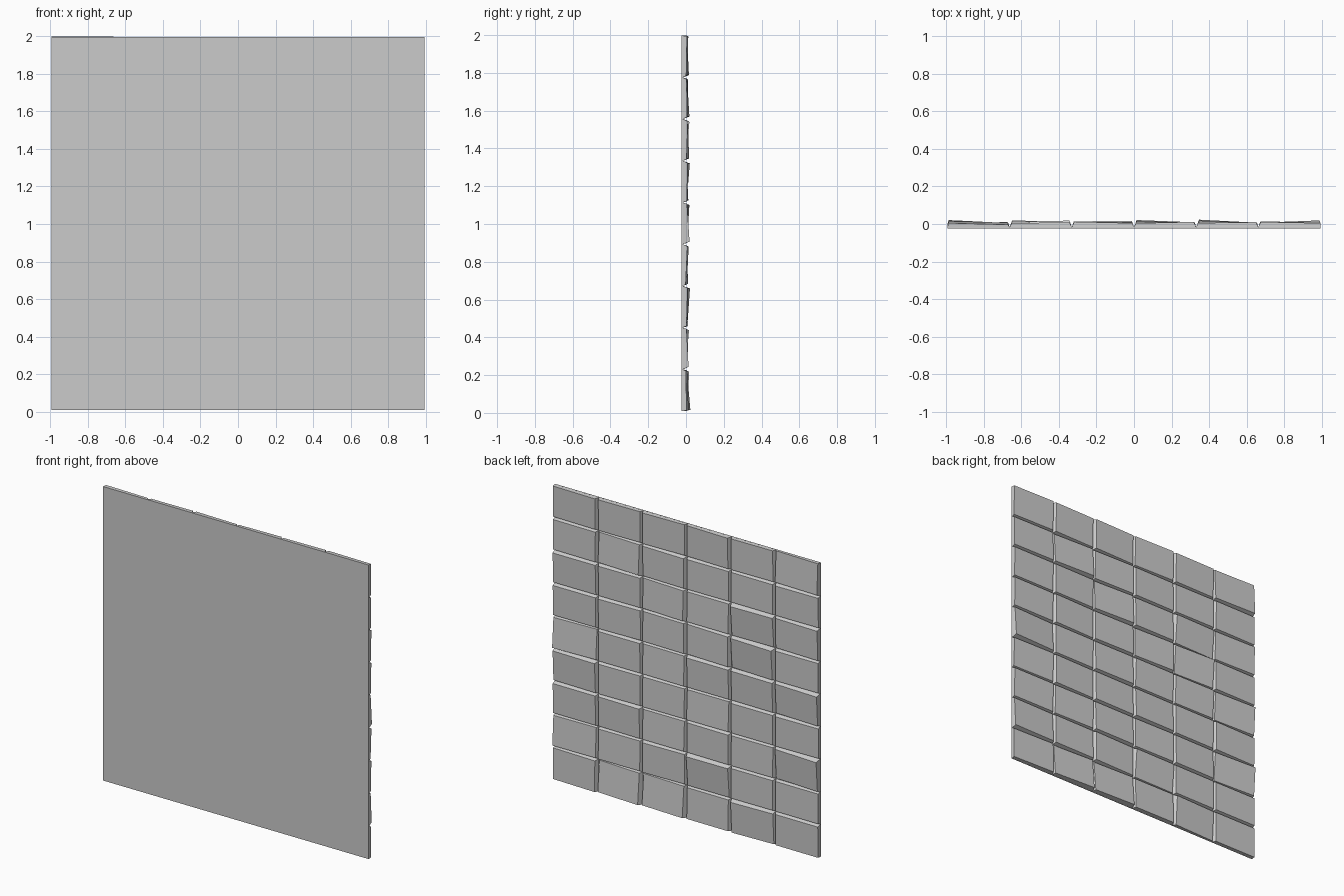
import bpy, bmesh, random

if "Cube" in bpy.data.objects:
    bpy.data.objects.remove(bpy.data.objects["Cube"])

random.seed(7)
COLS, ROWS = 6, 9
X0, X1, Z0, Z1 = -0.993, 0.993, 0.01, 1.997
FRONT, GROOVE, FACE = -0.023, -0.015, 0.006
W, H = (X1 - X0) / COLS, (Z1 - Z0) / ROWS

# tilt of the most crooked bricks: rise towards +x, rise towards +z
TILTS = {
    (3, 0): (-.006, -.009), (4, 0): (-.008, -.009), (0, 2): (-.008, .007),
    (5, 8): (-.003, .002), (3, 6): (-.007, -.004), (1, 6): (.003, .009),
    (1, 5): (-.006, .008), (2, 1): (.001, .009), (4, 7): (-.006, -.006),
    (1, 0): (.005, .006), (5, 4): (.006, -.007), (0, 4): (-.006, .006),
}


def add_mesh(name, bm):
    bmesh.ops.recalc_face_normals(bm, faces=bm.faces)
    mesh = bpy.data.meshes.new(name)
    bm.to_mesh(mesh)
    bm.free()
    obj = bpy.data.objects.new(name, mesh)
    bpy.context.collection.objects.link(obj)
    return obj


def add_prism(bm, base, top):
    """Closed solid between two four-cornered loops."""
    a = [bm.verts.new(p) for p in base]
    b = [bm.verts.new(p) for p in top]
    bm.faces.new(a)
    bm.faces.new(b[::-1])
    for k in range(4):
        n = (k + 1) % 4
        bm.faces.new((a[k], b[k], b[n], a[n]))


CORNERS = ((-1, -1), (1, -1), (1, 1), (-1, 1))

# flat backing slab that forms the plain front
bm = bmesh.new()
rect = [(X0, Z0), (X1, Z0), (X1, Z1), (X0, Z1)]
add_prism(bm, [(x, FRONT, z) for x, z in rect], [(x, GROOVE, z) for x, z in rect])
add_mesh("backing_slab", bm)

# rows of tilted, tapered bricks on the back
bm = bmesh.new()
for i in range(COLS):
    for j in range(ROWS):
        cx, cz = X0 + (i + .5) * W, Z0 + (j + .5) * H
        tx, tz = TILTS.get((i, j), (random.gauss(0, .0025), random.gauss(0, .003)))
        base, top = [], []
        for sx, sz in CORNERS:
            base.append((cx + sx * W / 2, GROOVE - .002, cz + sz * H / 2))
            outer_x = (i == 0 and sx < 0) or (i == COLS - 1 and sx > 0)
            outer_z = (j == 0 and sz < 0) or (j == ROWS - 1 and sz > 0)
            dx = W / 2 - (.002 if outer_x else .011)
            dz = H / 2 - (.002 if outer_z else .010)
            slide_x, slide_z = -tx * .5, -tz * .5
            top.append((cx + sx * dx + slide_x, FACE + sx * tx + sz * tz,
                        cz + sz * dz + slide_z))
        add_prism(bm, base, top)
add_mesh("wall_bricks", bm)
